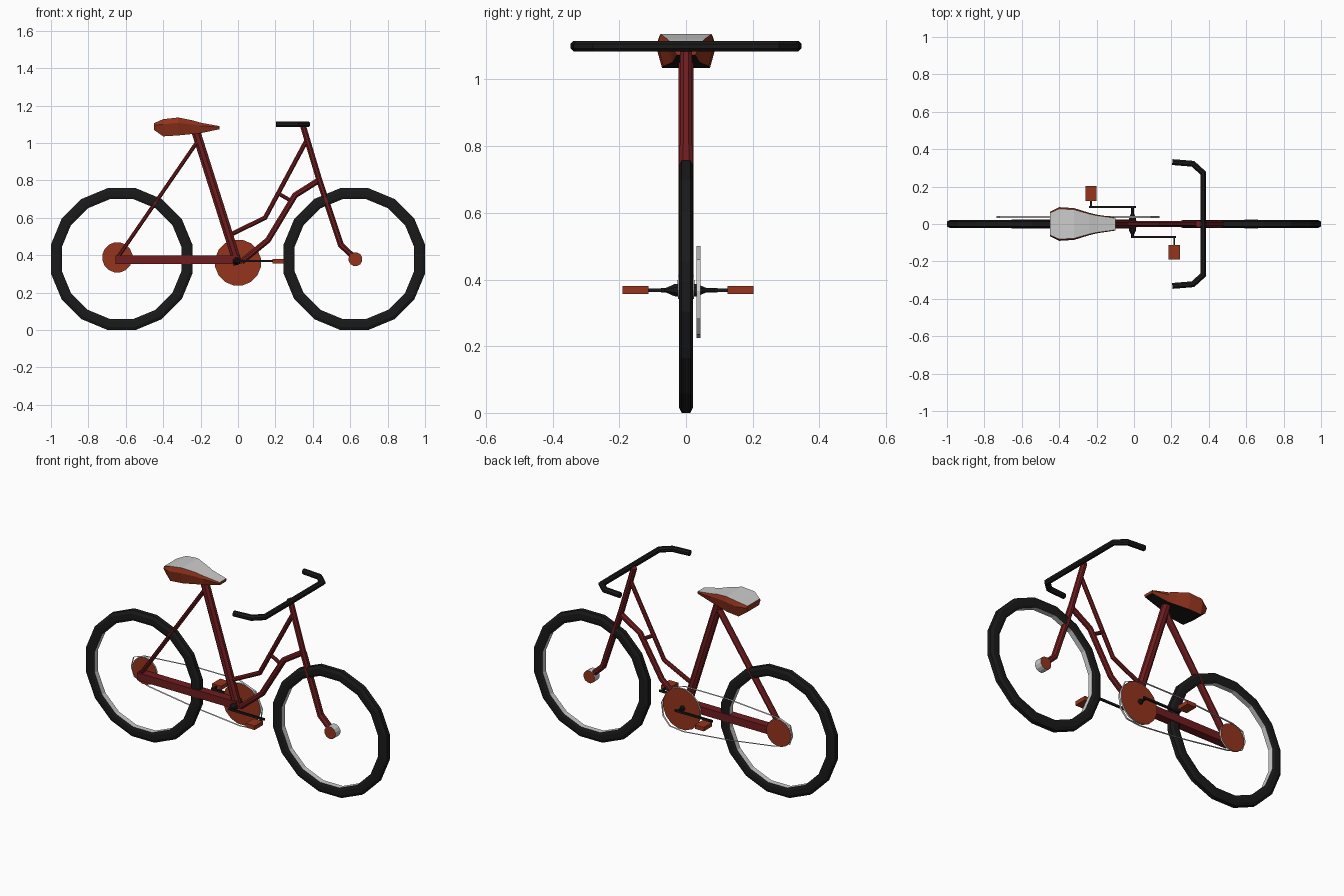
import bpy, bmesh
from math import cos, sin, pi
from mathutils import Vector as V

if "Cube" in bpy.data.objects:
    bpy.data.objects.remove(bpy.data.objects["Cube"])


def material(name, rgb):
    m = bpy.data.materials.new(name)
    m.diffuse_color = (*rgb, 1)
    m.use_nodes = True
    m.node_tree.nodes["Principled BSDF"].inputs["Base Color"].default_value = m.diffuse_color
    return m


RED = material("orange red", (0.30, 0.035, 0.012))
FRAME = material("dark red", (0.16, 0.012, 0.013))
BLACK = material("black", (0.010, 0.010, 0.011))
GREY = material("light grey", (0.8, 0.8, 0.8))


def skin(name, rings, mats, pick=lambda i, j: 0, cap=True, cap_mat=0):
    """Bridge closed rings of equal point count into one mesh."""
    bm = bmesh.new()
    vs = [[bm.verts.new(p) for p in r] for r in rings]
    n = len(rings[0])
    for i in range(len(vs) - 1):
        for j in range(n):
            k = (j + 1) % n
            f = bm.faces.new((vs[i][j], vs[i][k], vs[i + 1][k], vs[i + 1][j]))
            f.material_index = pick(i, j)
    if cap:
        for r in (vs[0], vs[-1]):
            bm.faces.new(r).material_index = cap_mat
    bmesh.ops.remove_doubles(bm, verts=bm.verts, dist=1e-5)
    bmesh.ops.recalc_face_normals(bm, faces=bm.faces)
    me = bpy.data.meshes.new(name)
    bm.to_mesh(me)
    bm.free()
    for m in mats:
        me.materials.append(m)
    ob = bpy.data.objects.new(name, me)
    bpy.context.collection.objects.link(ob)
    return ob


def tube(name, pts, a, b=None, mat=FRAME, up=(0, 1, 0), n=8):
    """Mitred sweep of a flat path; a = half-width in its plane, b = across it."""
    pts, up, b = [V(p) for p in pts], V(up), b or a
    rings = []
    for i, p in enumerate(pts):
        d0 = (p - pts[max(i - 1, 0)]).normalized()
        d1 = (pts[min(i + 1, len(pts) - 1)] - p).normalized()
        t = (d0 + d1).normalized()
        side = up.cross(t) / max(t.dot(d1 if d1.length else d0), 0.5)
        rings.append([p + side * a * cos(q) + up * b * sin(q)
                      for q in ((j + 0.5) * 2 * pi / n for j in range(n))])
    return skin(name, rings, [mat])


def xz(*pts):
    return [(x, 0, z) for x, z in pts]


def lathe(name, centre, profile, mats, pick=lambda i, j: 0, n=16):
    """Turn a (radius, y) profile round an axis along y; flats on top."""
    c = V(centre)
    k = 1 / cos(pi / n)
    rings = [[c + V((r * k * cos(q), y, r * k * sin(q)))
              for q in ((j + 0.5) * 2 * pi / n for j in range(n))]
             for r, y in profile]
    return skin(name, rings, mats, pick, cap=False)


def disc(name, centre, r, h, n=16):
    return lathe(name, centre, [(0.0002, -h), (r, -h), (r, h), (0.0002, h)],
                 [RED, GREY], lambda i, j: int(i == 1), n)


def box(name, c, s, mat):
    rings = [[(c[0] + x * s[0] / 2, c[1] + y * s[1] / 2, c[2] + z * s[2] / 2)
              for x, z in ((-1, -1), (1, -1), (1, 1), (-1, 1))] for y in (-1, 1)]
    return skin(name, rings, [mat])


# wheels: black tyre with a grey inner rim band
tyre = [(0.32, -0.016), (0.335, -0.021), (0.362, -0.021), (0.379, -0.013),
        (0.379, 0.013), (0.362, 0.021), (0.335, 0.021), (0.32, 0.016), (0.32, -0.016)]
for side, x in (("rear", -0.622), ("front", 0.622)):
    lathe(side + "_wheel", (x, 0, 0.379), tyre, [BLACK, GREY], lambda i, j: int(i == 7))

# hub, sprocket and chainring
disc("front_hub", (0.628, 0, 0.378), 0.036, 0.024, 12)
disc("rear_sprocket", (-0.645, 0.037, 0.388), 0.08, 0.005)
disc("chainring", (0, 0.037, 0.36), 0.122, 0.005)

# chain: thin grey band round both sprockets
loop = [(-.735, .39), (-.72, .45), (-.65, .475), (-.31, .50), (-.02, .50), (.09, .46),
        (.135, .365), (.125, .285), (.08, .235), (-.01, .225), (-.31, .255),
        (-.62, .30), (-.715, .335)]
skin("chain", [[(x, y, z) for x, z in loop] for y in (0.031, 0.044)], [GREY], cap=False)

# frame tubes
tube("seat_tube", xz((0.0, 0.35), (-0.225, 1.06)), 0.026, 0.024)
tube("seat_stay", xz((-0.215, 1.01), (-0.645, 0.385)), 0.011, 0.024)
box("chain_stay", (-0.325, 0, 0.375), (0.66, 0.05, 0.046), FRAME)
tube("top_tube", xz((0.365, 1.01), (0.22, 0.74), (0.145, 0.60), (-0.035, 0.512)), 0.013)
tube("down_tube", xz((0.44, 0.805), (0.305, 0.72), (0.16, 0.48), (0.02, 0.365)), 0.017)
tube("frame_brace", xz((0.215, 0.73), (0.285, 0.69)), 0.011)
tube("steering_tube", xz((0.345, 1.10), (0.435, 0.80)), 0.017, 0.019)
tube("fork", xz((0.435, 0.80), (0.55, 0.455), (0.63, 0.378)), 0.017, 0.023)

# handlebar
half = [(0.205, 0.331), (0.315, 0.322), (0.37, 0.272)]
bar = half + [(x, -y) for x, y in reversed(half)]
tube("handlebar", [(x, y, 1.10) for x, y in bar], 0.017, mat=BLACK, up=(0, 0, 1))

# seat: lofted sections (x, half width, top z, bottom z)
sections = [(-.45, .065, 1.105, 1.07), (-.40, .09, 1.127, 1.035), (-.32, .085, 1.136, 1.04),
            (-.24, .06, 1.12, 1.048), (-.20, .05, 1.108, 1.052), (-.10, .035, 1.09, 1.073)]
rings = []
for x, w, zt, zb in sections:
    zm = zt - 0.3 * (zt - zb)
    right = [(0.9 * w, zt), (w, zm), (0.8 * w, zb)]
    rings.append([(x, y, z) for y, z in right + [(-y, z) for y, z in reversed(right)]])
skin("seat", rings, [RED, GREY, BLACK], lambda i, j: {5: 1, 2: 2}.get(j, 0))

# cranks and pedals, one per side
for side, s, arm_y, px, py in (("right", -1, 0.07, 0.215, 0.152), ("left", 1, 0.09, -0.23, 0.163)):
    y = s * arm_y
    z = 0.368
    lathe(side + "_crank_axle", (-0.008, 0, z),
          [(0.0002, 0), (0.02, s * 0.02), (0.018, s * 0.035), (0.007, s * 0.06),
           (0.007, y + s * 0.005), (0.0002, y + s * 0.005)], [BLACK], n=8)
    box(side + "_crank_arm", (px / 2, y, z), (abs(px) + 0.02, 0.01, 0.012), BLACK)
    box(side + "_pedal_axle", (px, (y + s * py) / 2, z), (0.01, py - arm_y, 0.01), BLACK)
    box(side + "_pedal", (px, s * py, z), (0.06, 0.078, 0.024), RED)
